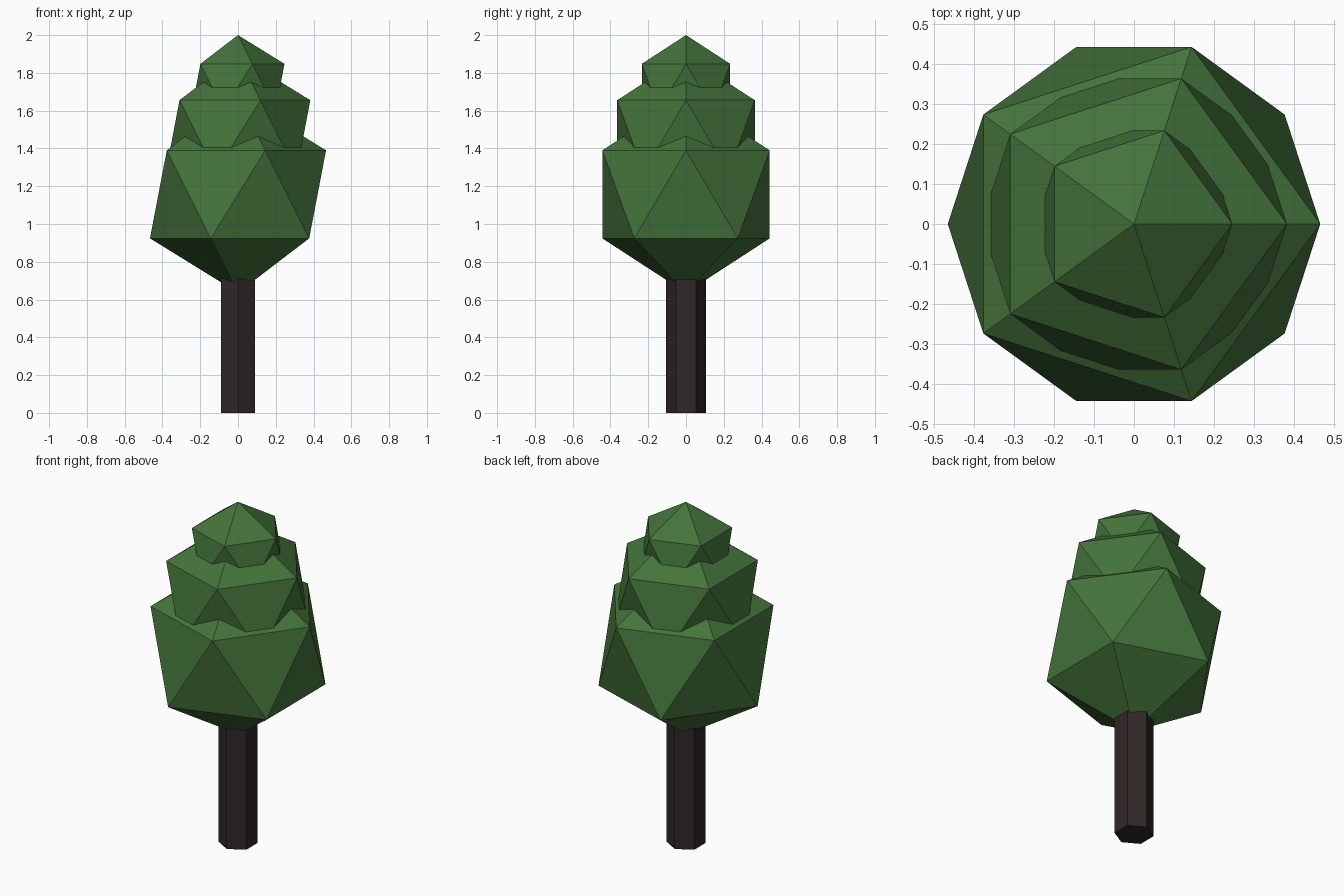
import bpy
import math

if "Cube" in bpy.data.objects:
    bpy.data.objects.remove(bpy.data.objects["Cube"])


def material(name, rgb):
    m = bpy.data.materials.new(name)
    m.diffuse_color = (*rgb, 1.0)
    m.use_nodes = True
    m.node_tree.nodes["Principled BSDF"].inputs["Base Color"].default_value = m.diffuse_color
    return m


leaf_green = material("leaf green", (0.058, 0.175, 0.043))
bark_brown = material("bark brown", (0.030, 0.020, 0.020))

# Trunk: six-sided post running up into the foliage
TRUNK_TOP = 0.9
bpy.ops.mesh.primitive_cylinder_add(vertices=6, radius=0.105, depth=TRUNK_TOP,
                                    location=(0, 0, TRUNK_TOP / 2))
trunk = bpy.context.object
trunk.name = "trunk"
trunk.data.materials.append(bark_brown)

# Foliage: three overlapping icosahedra, (name, radius, centre height)
for name, radius, height in (("lower_foliage", 0.521, 1.157),
                             ("middle_foliage", 0.428, 1.464),
                             ("top_foliage", 0.275, 1.725)):
    bpy.ops.mesh.primitive_ico_sphere_add(subdivisions=1, radius=radius,
                                          location=(0, 0, height))
    foliage = bpy.context.object
    foliage.name = name
    foliage.data.materials.append(leaf_green)
